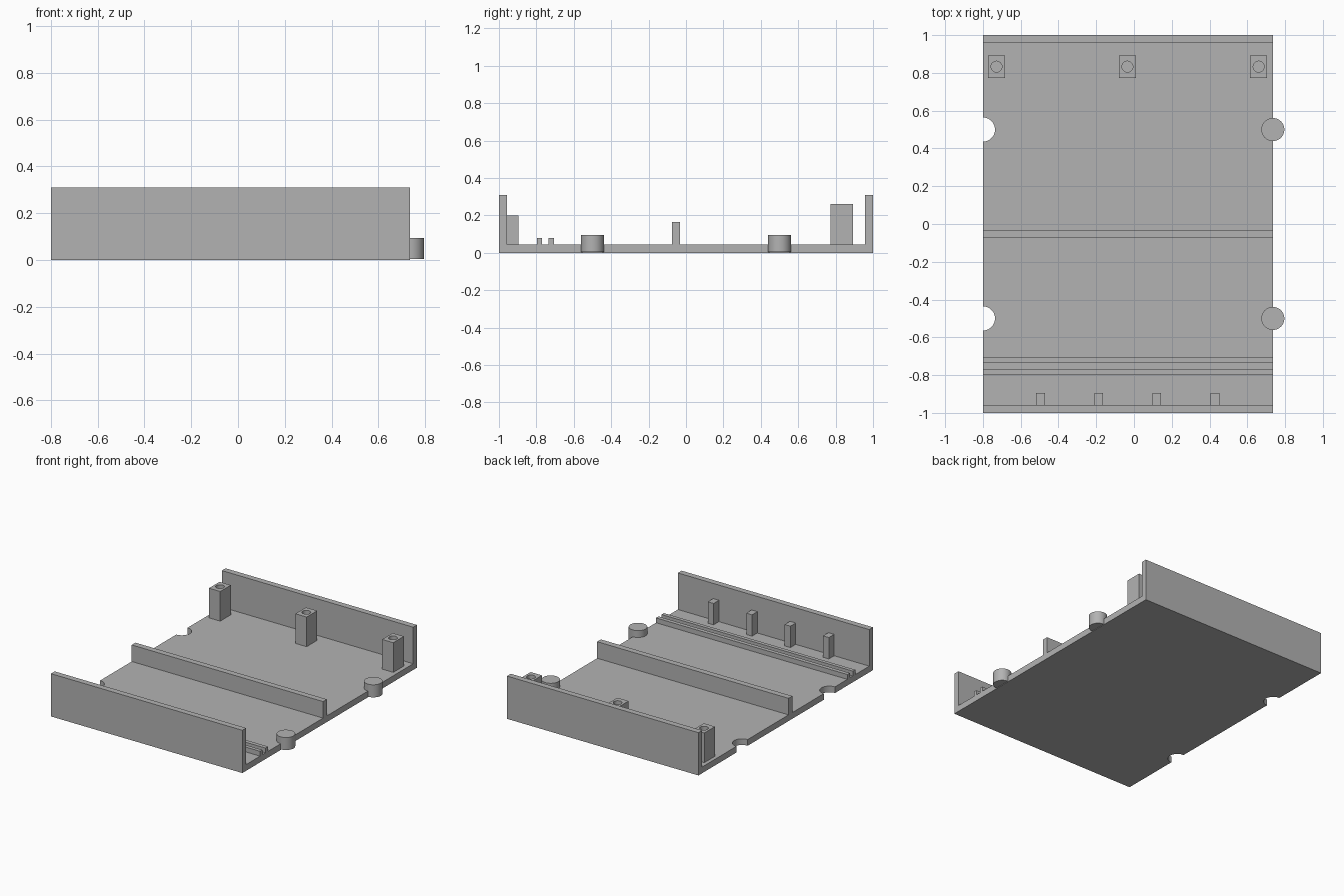
import bpy
import bmesh
from math import cos, sin, pi

cube = bpy.data.objects.get("Cube")
if cube:
    bpy.data.objects.remove(cube, do_unlink=True)

GREY = (0.45, 0.45, 0.45, 1)
grey = bpy.data.materials.new("plain grey")
grey.use_nodes = True
grey.diffuse_color = GREY
grey.node_tree.nodes["Principled BSDF"].inputs["Base Color"].default_value = GREY

LEFT, RIGHT = 0.735, -0.8
FLOOR = 0.045
WALL = 0.31
PEG_Y = (-0.5, 0.5)


def prism(name, outline, z0, z1):
    """Extrude a flat outline from z0 up to z1."""
    bm = bmesh.new()
    base = bm.faces.new([bm.verts.new((x, y, z0)) for x, y in outline])
    top = bmesh.ops.extrude_face_region(bm, geom=[base])["geom"]
    bmesh.ops.translate(bm, vec=(0, 0, z1 - z0),
                        verts=[v for v in top if isinstance(v, bmesh.types.BMVert)])
    bmesh.ops.recalc_face_normals(bm, faces=bm.faces)
    mesh = bpy.data.meshes.new(name)
    bm.to_mesh(mesh)
    bm.free()
    mesh.materials.append(grey)
    obj = bpy.data.objects.new(name, mesh)
    bpy.context.collection.objects.link(obj)
    return obj


def box(name, x0, x1, y0, y1, z0, z1):
    return prism(name, [(x0, y0), (x1, y0), (x1, y1), (x0, y1)], z0, z1)


def arc(x, y, r, start, end, n):
    angles = [start + (end - start) * i / n for i in range(n + 1)]
    return [(x + r * cos(a), y + r * sin(a)) for a in angles]


def smooth(obj):
    bpy.ops.object.select_all(action="DESELECT")
    obj.select_set(True)
    bpy.context.view_layer.objects.active = obj
    bpy.ops.object.shade_smooth_by_angle()


# Floor with two half-round notches on its right edge
outline = [(RIGHT, -1), (LEFT, -1), (LEFT, 1), (RIGHT, 1)]
for y in reversed(PEG_Y):
    outline += arc(RIGHT, y, 0.064, pi / 2, -pi / 2, 24)
smooth(prism("floor", outline, 0, FLOOR))

# End walls and cross ribs
for name, y0, y1, top in (("front_wall", -1, -0.957, WALL),
                          ("back_wall", 0.957, 1, WALL),
                          ("middle_rib", -0.075, -0.032, 0.165),
                          ("front_groove_rib", -0.797, -0.77, 0.08),
                          ("rear_groove_rib", -0.735, -0.706, 0.08)):
    base = 0 if "wall" in name else FLOOR
    box(name, RIGHT, LEFT, y0, y1, base, top)

# Small posts against the front wall
for i in range(4):
    x = -0.495 + 0.308 * i
    box(f"wall_post_{i + 1}", x - 0.023, x + 0.023, -0.957, -0.896, FLOOR, 0.2)

# Screw towers with round bores
for i, x in enumerate((-0.728, -0.035, 0.66)):
    tower = box(f"screw_tower_{i + 1}", x - 0.045, x + 0.045, 0.772, 0.893, FLOOR, 0.26)
    cutter = prism("bore_cutter", arc(x, 0.833, 0.029, 0, 2 * pi, 32)[:-1], 0.06, 0.3)
    cutter.hide_render = True
    cut = tower.modifiers.new("bore", "BOOLEAN")
    cut.operation = "DIFFERENCE"
    cut.solver = "EXACT"
    cut.object = cutter
    bpy.context.view_layer.objects.active = tower
    bpy.ops.object.modifier_apply(modifier=cut.name)
    bpy.data.objects.remove(cutter, do_unlink=True)
    smooth(tower)

# Round pegs on the left edge
for name, y in zip(("front_peg", "back_peg"), PEG_Y):
    smooth(prism(name, arc(LEFT, y, 0.061, 0, 2 * pi, 48)[:-1], 0.004, 0.095))
